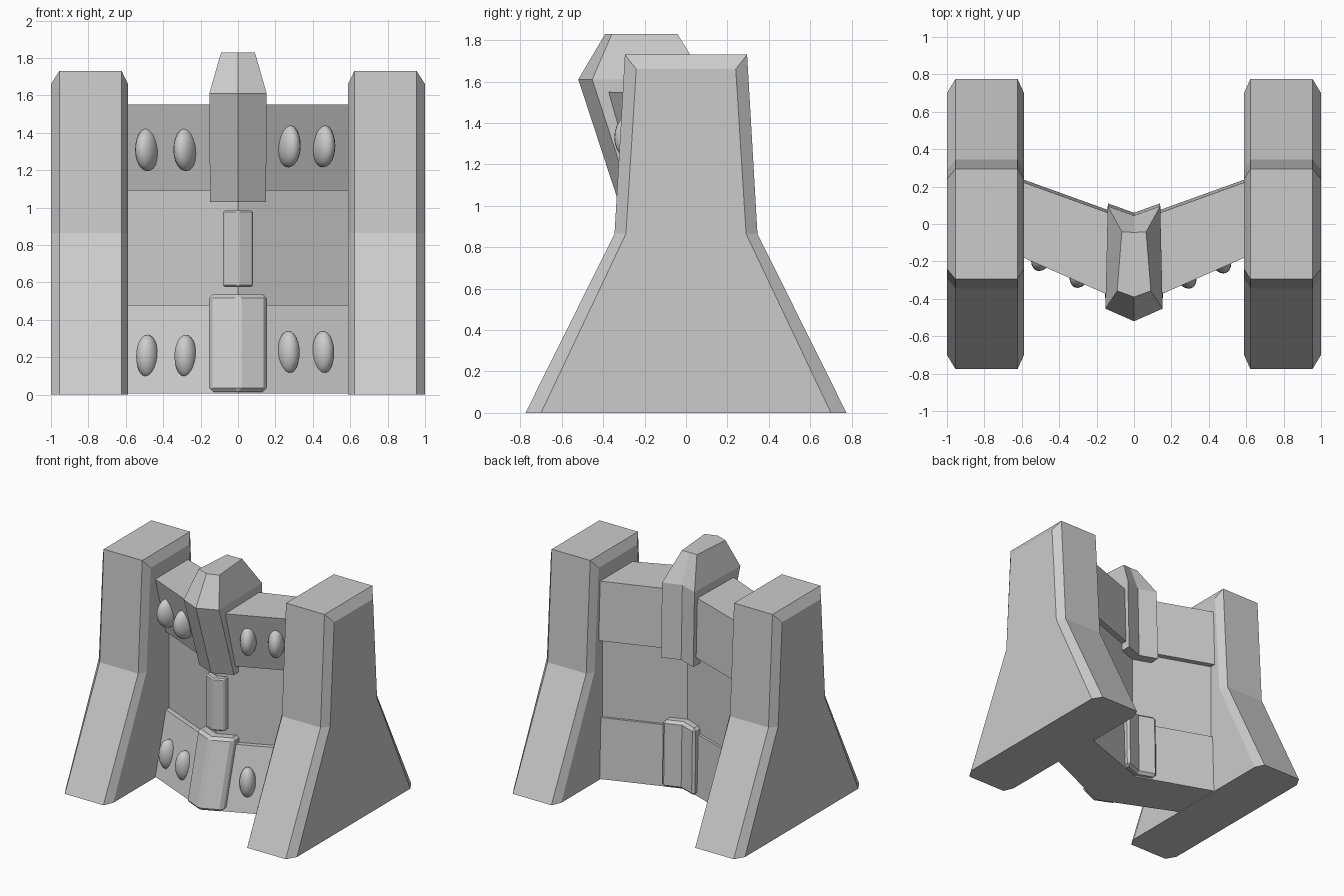
import bpy, bmesh, math
from mathutils import Matrix

if "Cube" in bpy.data.objects:
    bpy.data.objects.remove(bpy.data.objects["Cube"])


def loft(name, rings, bevel=0):
    """Skin equal-length rings of points and cap both ends."""
    bm = bmesh.new()
    loops = [[bm.verts.new(p) for p in ring] for ring in rings]
    n = len(loops[0])
    for a, b in zip(loops, loops[1:]):
        for i in range(n):
            j = (i + 1) % n
            bm.faces.new((a[i], a[j], b[j], b[i]))
    bm.faces.new(loops[0][::-1])
    bm.faces.new(loops[-1])
    bmesh.ops.recalc_face_normals(bm, faces=bm.faces)
    mesh = bpy.data.meshes.new(name)
    bm.to_mesh(mesh)
    bm.free()
    ob = bpy.data.objects.new(name, mesh)
    bpy.context.collection.objects.link(ob)
    if bevel:
        mod = ob.modifiers.new("Bevel", 'BEVEL')
        mod.width = bevel
        mod.segments = 1
        mod.limit_method = 'ANGLE'
        mod.angle_limit = math.radians(40)
    return ob


def vee(z, w, front, back, wb=None, fs=0.44, bs=0.36):
    """Forward-pointing V outline: half widths, centre y values and slopes."""
    wb = wb or w
    return [(-w, front + fs * w, z), (0, front, z), (w, front + fs * w, z),
            (wb, back + bs * wb, z), (0, back, z), (-wb, back + bs * wb, z)]


# Buttress pillars: full profile in the middle, inset profile on both sides
def profile(x, base, waist, top, height):
    return [(x, -base, 0), (x, base, 0), (x, waist, 0.865),
            (x, top, height), (x, -top, height), (x, -waist, 0.865)]


for side, label in ((-1, "left"), (1, "right")):
    full = (0.775, 0.345, 0.295, 1.73)
    inset = (0.70, 0.29, 0.24, 1.66)
    loft(label + "_pillar", [profile(side * 0.588, *inset), profile(side * 0.622, *full),
                             profile(side * 0.955, *full), profile(side * 1.0, *inset)])

# Gate wall: recessed middle with leaning upper and lower bands
W = 0.605
loft("middle_wall", [vee(0.40, W, -0.27, -0.02), vee(1.15, W, -0.27, -0.02)])
loft("upper_band", [vee(1.09, W, -0.31, 0.025), vee(1.55, W, -0.44, 0.01)])
loft("lower_band", [vee(0.005, W, -0.44, 0.015), vee(0.48, W, -0.31, 0.0)])

# Central posts and lock bar
loft("upper_post", [vee(1.03, 0.15, -0.33, 0.06, 0.14),
                    vee(1.61, 0.153, -0.52, 0.045, 0.14),
                    vee(1.83, 0.09, -0.39, -0.045, 0.065, 0.36, 0.05)])
loft("lower_post", [vee(0.015, 0.155, -0.49, 0.06, 0.14),
                    vee(0.535, 0.155, -0.35, 0.05, 0.14)], bevel=0.02)
loft("lock_bar", [vee(0.575, 0.08, -0.32, -0.15), vee(0.985, 0.08, -0.32, -0.15)], bevel=0.01)


# Oval studs on the bands
def stud(name, x, z, front, depth):
    bm = bmesh.new()
    bmesh.ops.create_uvsphere(bm, u_segments=20, v_segments=12, radius=1)
    turn = math.atan(0.44) * (1 if x > 0 else -1)
    mat = (Matrix.Translation((x, front + 0.44 * abs(x), z))
           @ Matrix.Rotation(turn, 4, 'Z')
           @ Matrix.Diagonal((0.058, depth, 0.115, 1)))
    bm.transform(mat)
    for f in bm.faces:
        f.smooth = True
    mesh = bpy.data.meshes.new(name)
    bm.to_mesh(mesh)
    bm.free()
    bpy.context.collection.objects.link(bpy.data.objects.new(name, mesh))


for i, x in enumerate((-0.485, -0.28, 0.27, 0.455)):
    lift = 0.02 if x > 0 else 0
    stud("upper_stud_%d" % i, x, 1.31 + lift, -0.375, 0.095)
    stud("lower_stud_%d" % i, x, 0.205 + lift, -0.385, 0.07)
